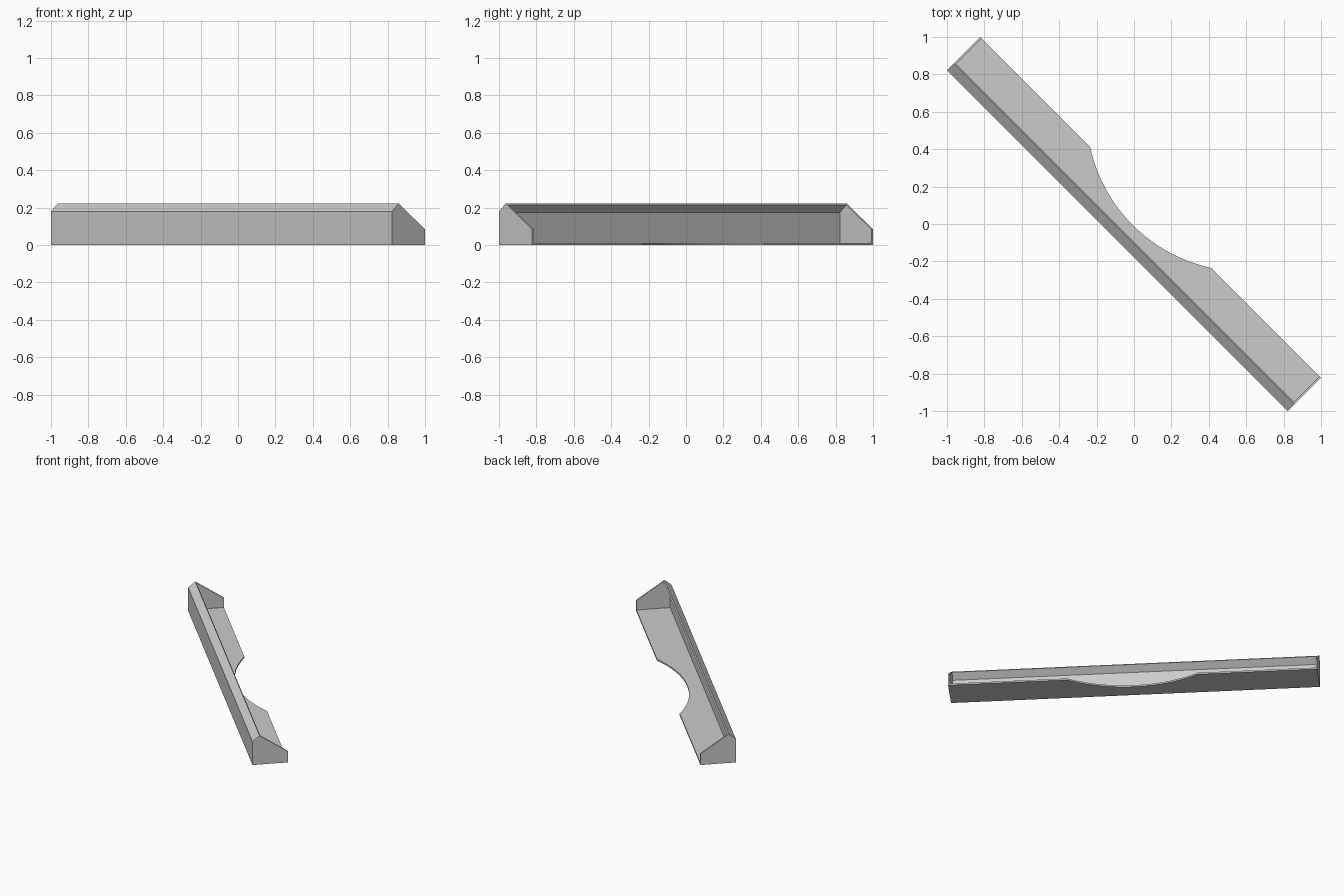
import bpy, bmesh, math
from mathutils import Vector, Matrix

if "Cube" in bpy.data.objects:
    bpy.data.objects.remove(bpy.data.objects["Cube"], do_unlink=True)

grey = bpy.data.materials.new("light_grey")
grey.use_nodes = True
colour = (0.6, 0.6, 0.6, 1)
grey.diffuse_color = colour
grey.node_tree.nodes["Principled BSDF"].inputs["Base Color"].default_value = colour

HALF_L, HALF_W, T = 1.289, 0.125, 0.012
INNER_L = HALF_L - T
TURN = Matrix.Rotation(math.radians(-45), 4, "Z")


def prism(name, points, sweep):
    """Sweep a closed outline of 3D points along a vector."""
    bm = bmesh.new()
    face = bm.faces.new([bm.verts.new(p) for p in points])
    swept = bmesh.ops.extrude_face_region(bm, geom=[face])["geom"]
    moved = [v for v in swept if isinstance(v, bmesh.types.BMVert)]
    bmesh.ops.translate(bm, verts=moved, vec=sweep)
    bmesh.ops.recalc_face_normals(bm, faces=bm.faces)
    bm.transform(TURN)
    mesh = bpy.data.meshes.new(name)
    bm.to_mesh(mesh)
    bm.free()
    mesh.materials.append(grey)
    obj = bpy.data.objects.new(name, mesh)
    bpy.context.collection.objects.link(obj)
    return obj


# Outer wall with inward-leaning lip: constant-thickness profile
foot = Vector((-HALF_W, 0))
bend = Vector((-HALF_W, 0.18))
ridge = Vector((-0.075, 0.222))
slope = (ridge - bend).normalized()
n_wall, n_lip = Vector((-1, 0)), Vector((-slope.y, slope.x))
inner_bend = bend - (n_wall + n_lip) * T / (1 + n_wall.dot(n_lip))
profile = [foot, bend, ridge, ridge - n_lip * T, inner_bend, foot - n_wall * T]
prism("wall_and_lip", [(-INNER_L, p.x, p.y) for p in profile], (2 * INNER_L, 0, 0))

# Floor plate with a shallow arc cut from its open edge
half_chord, depth = 0.456, 0.134
radius = (half_chord ** 2 + depth ** 2) / (2 * depth)
centre_y = HALF_W - depth + radius
spread = math.asin(half_chord / radius)
STEPS = 32
arc = []
for i in range(STEPS + 1):
    a = spread * (1 - 2 * i / STEPS)
    arc.append((radius * math.sin(a), centre_y - radius * math.cos(a), 0))
back = -HALF_W + T
floor = [(-INNER_L, back, 0), (INNER_L, back, 0), (INNER_L, HALF_W, 0)]
floor += arc + [(-INNER_L, HALF_W, 0)]
prism("floor_plate", floor, (0, 0, T))

# Sloped end caps
cap = [foot, bend, ridge, Vector((HALF_W, 0.085)), Vector((HALF_W, 0))]
for name, side in (("left_end_cap", 1), ("right_end_cap", -1)):
    prism(name, [(side * INNER_L, p.x, p.y) for p in cap], (side * T, 0, 0))
